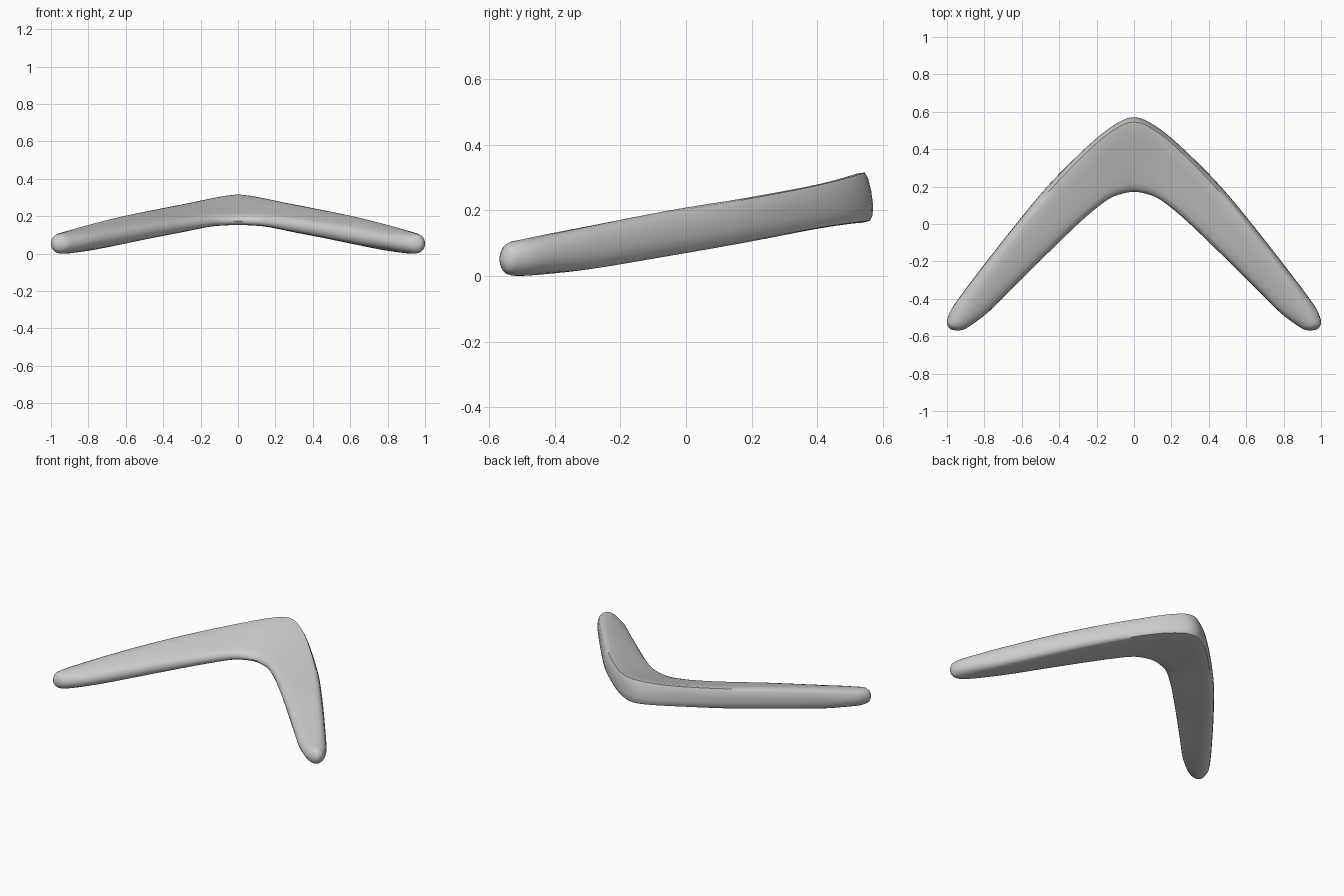
import bpy, bmesh, math
from mathutils import Vector

if "Cube" in bpy.data.objects:
    bpy.data.objects.remove(bpy.data.objects["Cube"])

# Stations along one arm, bend to tip:
# outer x, outer y, inner x, inner y, bottom outer, bottom inner, top outer, top inner, roundness
ARM = [
    (0.00, 0.571, 0.00, 0.172, 0.167, 0.155, 0.326, 0.203, 0.0),
    (0.11, 0.527, 0.07, 0.160, 0.163, 0.153, 0.312, 0.203, 0.0),
    (0.25, 0.415, 0.145, 0.127, 0.144, 0.146, 0.286, 0.202, 0.1),
    (0.46, 0.205, 0.275, 0.022, 0.100, 0.118, 0.250, 0.190, 0.3),
    (0.655, -0.030, 0.475, -0.170, 0.056, 0.078, 0.213, 0.165, 0.45),
    (0.842, -0.270, 0.665, -0.358, 0.014, 0.040, 0.166, 0.134, 0.6),
    (0.932, -0.390, 0.775, -0.468, 0.001, 0.022, 0.141, 0.117, 0.8),
    (0.978, -0.458, 0.86, -0.534, 0.000, 0.008, 0.124, 0.108, 0.9),
    (0.997, -0.505, 0.91, -0.564, 0.005, 0.007, 0.112, 0.103, 1.0),
    (1.00, -0.530, 0.945, -0.569, 0.017, 0.018, 0.097, 0.090, 1.0),
    (0.992, -0.551, 0.970, -0.566, 0.036, 0.036, 0.074, 0.072, 1.0),
]

# Wedge cross-section: (0 inner to 1 outer, 0 bottom to 1 top)
WEDGE = [(0.5, 0), (0.72, 0), (0.92, 0), (0.975, 0.03), (0.995, 0.14), (1, 0.32),
         (0.985, 0.6), (0.96, 0.85), (0.935, 0.97), (0.87, 1), (0.7, 1), (0.5, 1),
         (0.3, 1), (0.12, 1), (0.05, 0.95), (0.015, 0.75), (0, 0.48), (0.015, 0.2),
         (0.05, 0.04), (0.12, 0), (0.3, 0)]


def catmull(a, b, c, d, t):
    return [0.5 * (2 * q + (r - p) * t + (2 * p - 5 * q + 4 * r - s) * t * t
                   + (3 * q - p - 3 * r + s) * t ** 3)
            for p, q, r, s in zip(a, b, c, d)]


def section(st):
    ox, oy, ix, iy, bo, bi, to, ti, rnd = st
    pts = []
    for i, (u, w) in enumerate(WEDGE):
        # blend the wedge towards an ellipse nearer the tip
        ang = math.tau * i / len(WEDGE) - math.pi / 2
        u2 = u + (0.5 + 0.5 * math.cos(ang) - u) * rnd
        w2 = w + (0.5 + 0.5 * math.sin(ang) - w) * rnd
        k = min(1, u2 / 0.95)
        low, high = bi + (bo - bi) * u2, ti + (to - ti) * k
        pts.append(Vector((ix + (ox - ix) * u2, iy + (oy - iy) * u2, low + (high - low) * w2)))
    return pts


# Mirror the arm, then interpolate smoothly from tip to tip
left = [(-s[0], s[1], -s[2]) + s[3:] for s in reversed(ARM[1:])]
path = left + ARM
STEPS = 4
stations = []
for i in range(len(path) - 1):
    a, d = path[max(i - 1, 0)], path[min(i + 2, len(path) - 1)]
    stations += [catmull(a, path[i], path[i + 1], d, j / STEPS) for j in range(STEPS)]
stations.append(path[-1])

# Loft the sections into one closed body
bm = bmesh.new()
rings = [[bm.verts.new(p) for p in section(s)] for s in stations]
n = len(WEDGE)
for r0, r1 in zip(rings, rings[1:]):
    for i in range(n):
        bm.faces.new((r0[i], r0[(i + 1) % n], r1[(i + 1) % n], r1[i]))

# Rounded tips
for ring, side in ((rings[0], -1), (rings[-1], 1)):
    mid = sum((v.co for v in ring), Vector()) / n
    tip = bm.verts.new(mid + Vector((side * 0.002, -0.004, 0)))
    for i in range(n):
        bm.faces.new((ring[i], ring[(i + 1) % n], tip))
bmesh.ops.recalc_face_normals(bm, faces=bm.faces)

# Rest on the floor
zmin = min(v.co.z for v in bm.verts)
bmesh.ops.translate(bm, verts=bm.verts, vec=(0, 0, -zmin))

mesh = bpy.data.meshes.new("boomerang")
bm.to_mesh(mesh)
bm.free()
boomerang = bpy.data.objects.new("boomerang", mesh)
bpy.context.collection.objects.link(boomerang)
bpy.context.view_layer.objects.active = boomerang
boomerang.select_set(True)
bpy.ops.object.shade_smooth_by_angle(angle=math.radians(45))
